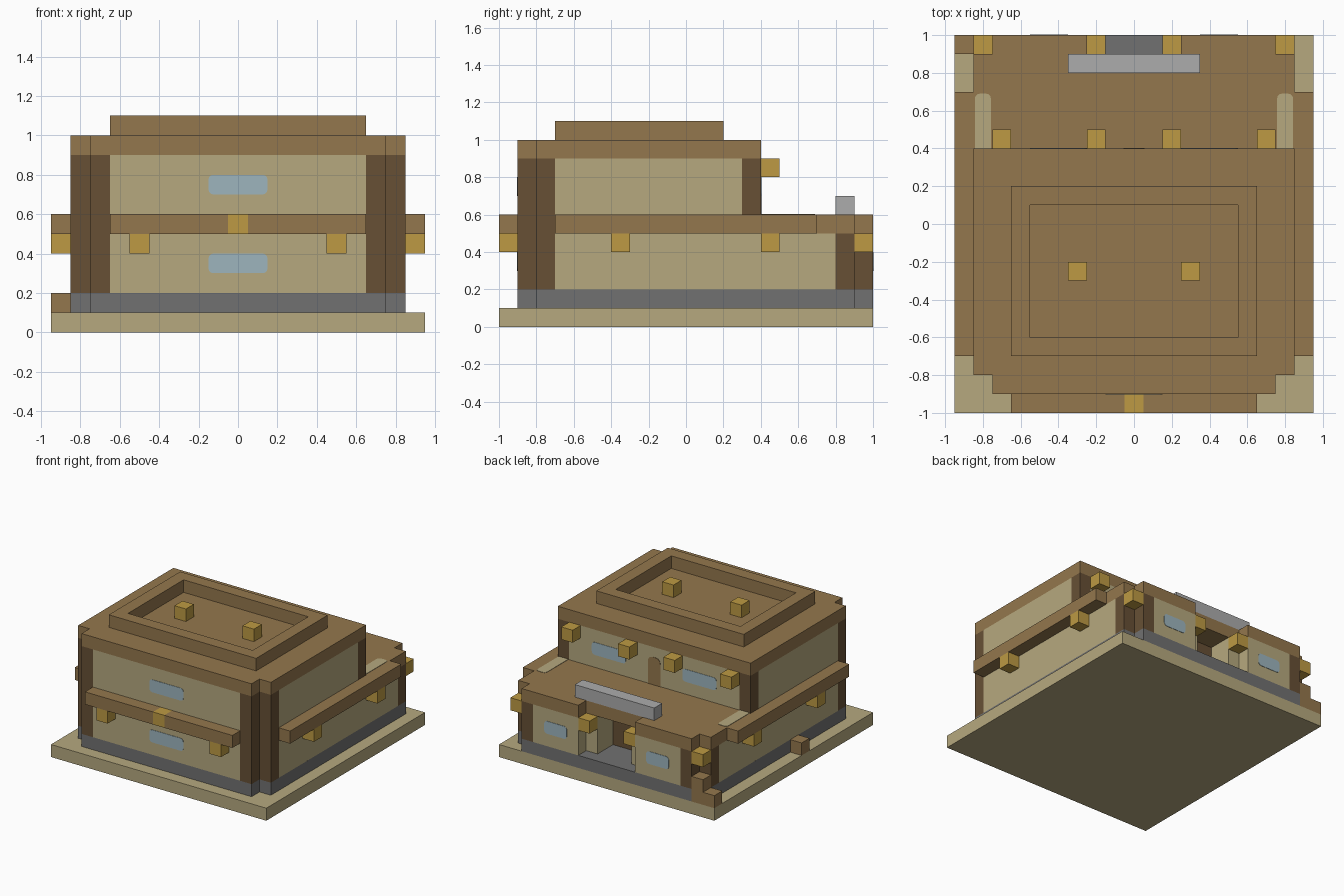
import bpy
import bmesh
import math
from mathutils import Matrix, Vector

cube = bpy.data.objects.get("Cube")
if cube:
    bpy.data.objects.remove(cube, do_unlink=True)


def material(name, code):
    rgb = [int(code[i:i + 2], 16) / 255 for i in (0, 2, 4)]
    col = [c / 12.92 if c < 0.04045 else ((c + 0.055) / 1.055) ** 2.4 for c in rgb] + [1.0]
    m = bpy.data.materials.new(name)
    m.use_nodes = True
    m.diffuse_color = col
    m.node_tree.nodes["Principled BSDF"].inputs["Base Color"].default_value = col
    return m


BROWN = material("brown wood", "94774D")
DARK = material("dark wood", "675035")
BEIGE = material("beige plaster", "B6A97F")
STONE = material("grey stone", "717171")
SIGN = material("light grey", "ACACAC")
GOLD = material("lantern gold", "BD9A43")
GLASS = material("window blue", "9DB5BE")


def finish(name, bm, mat):
    me = bpy.data.meshes.new(name)
    bm.to_mesh(me)
    bm.free()
    me.materials.append(mat)
    ob = bpy.data.objects.new(name, me)
    bpy.context.collection.objects.link(ob)
    return ob


def boxes(name, mat, *spans, mirror=False):
    """Blocks given as x, y, z spans; mirror repeats them across x."""
    bm = bmesh.new()
    for x, y, z in spans:
        for s in ((1, -1) if mirror else (1,)):
            size = (x[1] - x[0], y[1] - y[0], z[1] - z[0])
            mid = (s * sum(x) / 2, sum(y) / 2, sum(z) / 2)
            bmesh.ops.create_cube(bm, size=1,
                                  matrix=Matrix.Translation(mid) @ Matrix.Diagonal((*size, 1)))
    return finish(name, bm, mat)


def cubes(name, mat, *centres, mirror=False):
    r = 0.05
    return boxes(name, mat, *[[(c - r, c + r) for c in p] for p in centres], mirror=mirror)


def plate(name, mat, centre, u, v, w, h, r=0.025, square_base=False):
    """Thin rounded panel spanned by directions u and v."""
    bm = bmesh.new()
    u, v, c = Vector(u), Vector(v), Vector(centre)
    n = u.cross(v)
    ring = []
    for k, (sx, sy) in enumerate(((1, 1), (-1, 1), (-1, -1), (1, -1))):
        rad = 0.001 if square_base and sy < 0 else r
        for i in range(4):
            a = math.radians(90 * k + 30 * i)
            ring.append(bm.verts.new(c + u * (sx * (w / 2 - rad) + rad * math.cos(a))
                                     + v * (sy * (h / 2 - rad) + rad * math.sin(a))
                                     - n * 0.002))
    face = bm.faces.new(ring)
    out = bmesh.ops.extrude_face_region(bm, geom=[face])
    bmesh.ops.translate(bm, vec=n * 0.005,
                        verts=[g for g in out["geom"] if isinstance(g, bmesh.types.BMVert)])
    bmesh.ops.recalc_face_normals(bm, faces=bm.faces)
    return finish(name, bm, mat)


# Ground slab and stone plinth with notched corners
boxes("ground_slab", BEIGE, ((-.95, .95), (-1, 1), (0, .1)))
boxes("plinth", STONE, ((-.85, .85), (-.8, .9), (.1, .2)),
      ((-.75, .75), (-.9, -.8), (.1, .2)), ((-.75, .75), (.9, 1), (.1, .2)))

# Lower storey, with the entrance left open at the back
boxes("lower_walls", BEIGE, ((-.85, .85), (-.7, .7), (.2, .5)))
boxes("entrance_wings", BEIGE, ((.15, .85), (.7, .8), (.2, .5)),
      ((.15, .75), (.8, .9), (.2, .5)), ((.25, .65), (.9, 1), (.2, .5)), mirror=True)
boxes("entrance_door", DARK, ((-.15, .15), (.7, .705), (.2, .5)))
boxes("front_wall", BEIGE, ((-.65, .65), (-.9, -.7), (.2, .9)))

# Upper storey
boxes("upper_walls", BEIGE, ((-.85, .85), (-.7, .3), (.6, .9)),
      ((-.75, .75), (.3, .4), (.6, .9)))

# Corner posts
boxes("front_posts", DARK, ((.65, .75), (-.9, -.7), (.2, .9)),
      ((.75, .85), (-.8, -.7), (.2, .9)), mirror=True)
boxes("back_lower_posts", DARK, ((.75, .85), (.8, .9), (.2, .5)),
      ((.65, .75), (.9, 1), (.2, .5)), mirror=True)
boxes("back_upper_posts", DARK, ((.75, .85), (.3, .4), (.6, .9)), mirror=True)

# Middle roof and its projecting ledges
boxes("middle_roof", BROWN, ((-.85, .85), (-.7, .9), (.5, .6)))
boxes("entrance_eaves", BROWN, ((.25, .75), (.9, 1), (.5, .6)), mirror=True)
boxes("side_ledges", BROWN, ((.85, .95), (-.7, .7), (.5, .6)), mirror=True)
boxes("front_ledge", BROWN, ((.05, .65), (-1, -.9), (.5, .6)), mirror=True)

# Top roof with raised rim
boxes("top_roof", BROWN, ((-.85, .85), (-.8, .4), (.9, 1)),
      ((-.75, .75), (-.9, -.8), (.9, 1)))
boxes("roof_rim_sides", BROWN, ((.55, .65), (-.7, .2), (1, 1.1)), mirror=True)
boxes("roof_rim_ends", BROWN, ((-.55, .55), (-.7, -.6), (1, 1.1)),
      ((-.55, .55), (.1, .2), (1, 1.1)))

# Entrance sign bar and small wooden blocks by the base
boxes("sign_bar", SIGN, ((-.35, .35), (.8, .9), (.6, .7)))
boxes("corner_step", BROWN, ((-.95, -.85), (.9, 1), (.1, .2)),
      ((-.85, -.75), (.9, 1), (.1, .3)))
cubes("side_block", BROWN, (-.9, -.15, .15))

# Lanterns
cubes("front_ledge_lantern", GOLD, (0, -.95, .55))
cubes("front_lanterns", GOLD, (.5, -.95, .45), mirror=True)
cubes("side_lanterns", GOLD, (.9, -.35, .45), (.9, .45, .45), mirror=True)
cubes("entrance_lanterns", GOLD, (.2, .95, .45), (.8, .95, .45), mirror=True)
cubes("upper_back_lanterns", GOLD, (.2, .45, .85), (.7, .45, .85), mirror=True)
cubes("roof_lanterns", GOLD, (.3, -.25, 1.05), mirror=True)

# Windows, balcony door and pale roof patches
X, Y, Z, BACK = (1, 0, 0), (0, 1, 0), (0, 0, 1), (-1, 0, 0)
for label, z in (("lower", .35), ("upper", .75)):
    plate("front_window_" + label, GLASS, (0, -.9, z), X, Z, .3, .1)
for side, s in (("left", 1), ("right", -1)):
    plate("upper_back_window_" + side, GLASS, (s * .4, .4, .75), BACK, Z, .3, .1)
    plate("lower_back_window_" + side, GLASS, (s * .45, 1, .35), BACK, Z, .2, .1)
    plate("roof_patch_" + side, BEIGE, (s * .8, .545, .6), X, Y, .085, .29, square_base=True)
plate("balcony_door", BROWN, (0, .4, .71), BACK, Z, .11, .22, r=.04, square_base=True)
